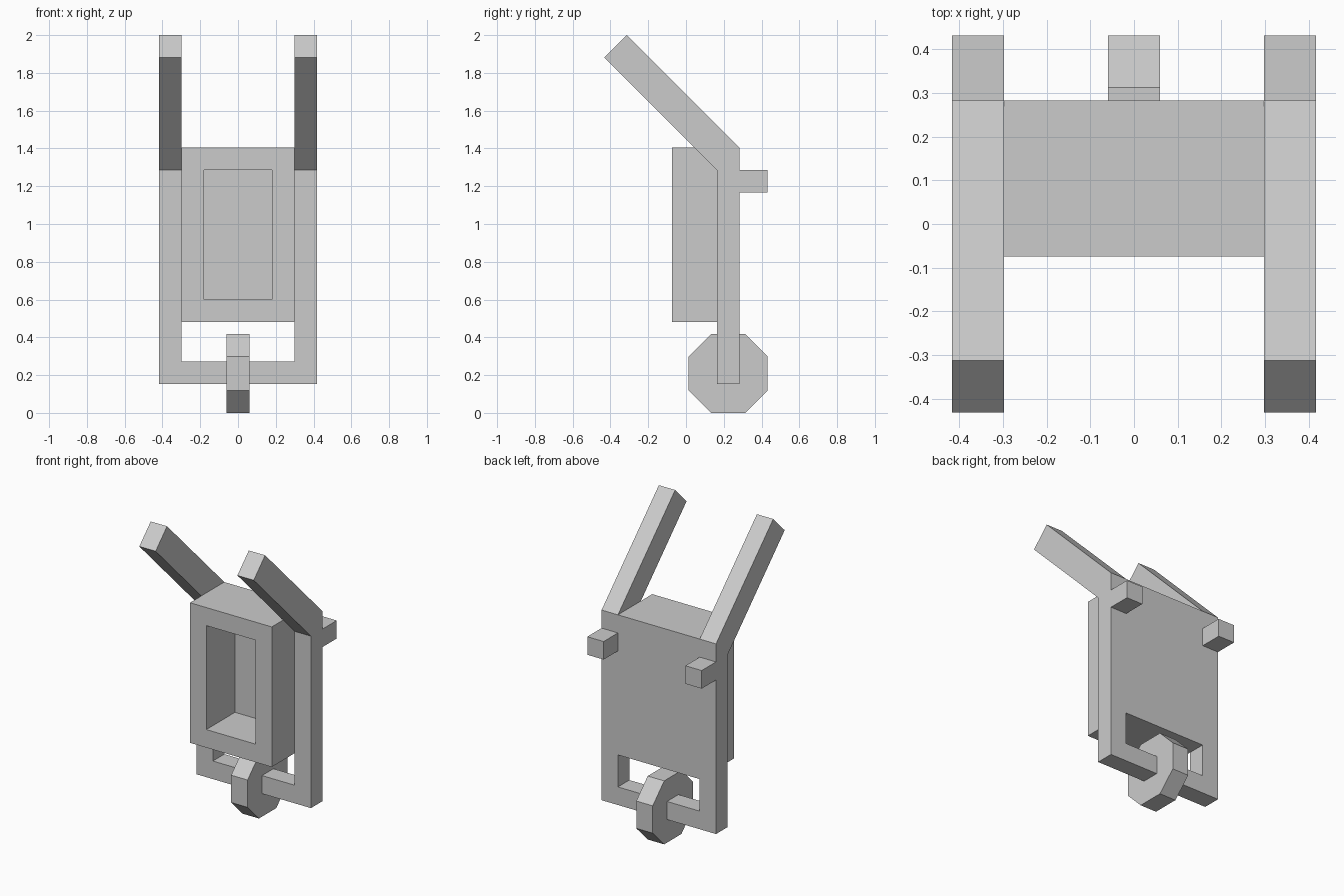
import bpy, bmesh
from mathutils import Vector

if "Cube" in bpy.data.objects:
    bpy.data.objects.remove(bpy.data.objects["Cube"])

def finish(name, bm):
    bmesh.ops.recalc_face_normals(bm, faces=bm.faces[:])
    me = bpy.data.meshes.new(name)
    bm.to_mesh(me)
    bm.free()
    ob = bpy.data.objects.new(name, me)
    bpy.context.collection.objects.link(ob)
    return ob

def side_profile(name, pts, x0, x1):
    """Extrude a (y, z) outline from x0 to x1."""
    bm = bmesh.new()
    face = bm.faces.new([bm.verts.new((x0, y, z)) for y, z in pts])
    ext = bmesh.ops.extrude_face_region(bm, geom=[face], use_keep_orig=True)
    verts = [g for g in ext["geom"] if isinstance(g, bmesh.types.BMVert)]
    bmesh.ops.translate(bm, verts=verts, vec=(x1 - x0, 0, 0))
    return finish(name, bm)

def rect(y0, y1, z0, z1):
    return [(y0, z0), (y1, z0), (y1, z1), (y0, z1)]

def mirror_x(ob):
    ob.modifiers.new("mirror", "MIRROR").use_axis[0] = True

BACK, MID = 0.283, 0.164      # back and front planes of the frame
IN, OUT = 0.298, 0.417        # inner and outer x of the rails

# Side rails running up into the slanted handles
rail = [(MID, 0.152), (BACK, 0.152), (BACK, 1.405),
        (-0.313, 2.0), (-0.432, 1.881), (MID, 1.285)]
mirror_x(side_profile("rail_and_handle", rail, IN, OUT))

# Feet on the back of the rails
mirror_x(side_profile("foot", rect(BACK, 0.432, 1.167, 1.286), IN, OUT))

# Axle bar joining the rails
side_profile("axle_bar", rect(MID, BACK, 0.152, 0.271), -IN, IN)

# Eight-sided wheel around the axle
cy, cz, r, h = 0.223, 0.209, 0.209, 0.09
wheel = [(cy - h, cz - r), (cy + h, cz - r), (cy + r, cz - h), (cy + r, cz + h),
         (cy + h, cz + r), (cy - h, cz + r), (cy - r, cz + h), (cy - r, cz - h)]
side_profile("wheel", wheel, -0.06, 0.06)

# Tray: thick-walled box, hollowed from the front
tray = side_profile("tray", rect(-0.074, BACK, 0.482, 1.405), -IN, IN)
bm = bmesh.new()
bm.from_mesh(tray.data)
bm.normal_update()
front = min(bm.faces, key=lambda f: f.normal.y)
bmesh.ops.inset_region(bm, faces=[front], thickness=0.119, use_even_offset=True)
inner = bmesh.ops.extrude_discrete_faces(bm, faces=[front])["faces"][0]
bmesh.ops.translate(bm, verts=inner.verts[:], vec=Vector((0, 0.298, 0)))
bm.to_mesh(tray.data)
bm.free()
